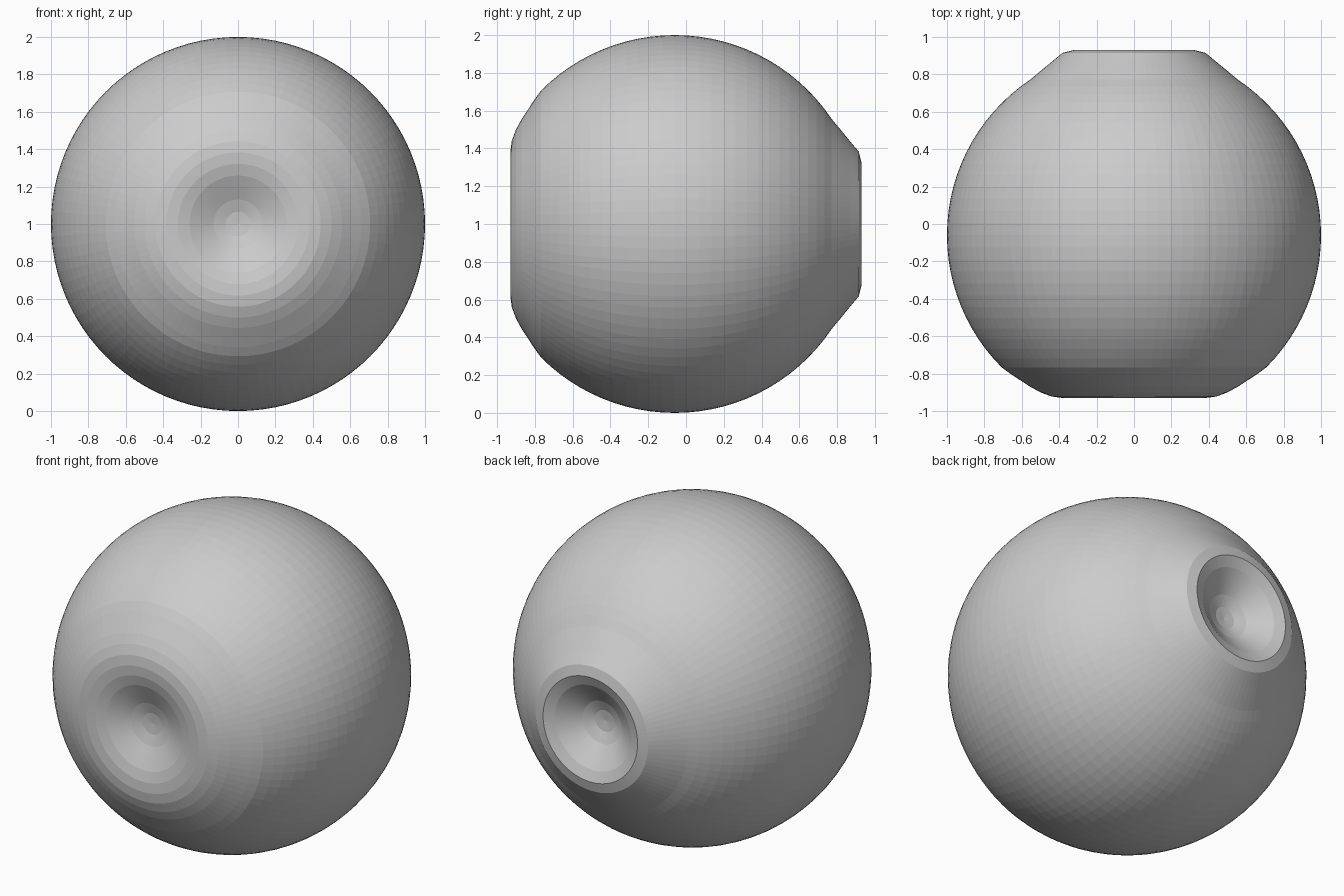
import bpy, bmesh, math
from mathutils import Matrix

if "Cube" in bpy.data.objects:
    bpy.data.objects.remove(bpy.data.objects["Cube"])

RINGS, SEGS = 48, 96      # ball with its poles on the y axis
CENTRE_Y = -0.06

# pole dents: y of the rings, counted from each pole
front_dent = [-0.828, -0.834, -0.853, -0.882, -0.91, -0.926, -0.93,
              -0.922, -0.90, -0.87, -0.835, -0.802]
back_dent = [0.78, 0.788, 0.815, 0.86, 0.905, 0.93, 0.915, 0.865, 0.818]

# round profile, with the dents replacing the caps
profile = []
for i in range(RINGS + 1):
    a = math.pi * i / RINGS
    y = CENTRE_Y - math.cos(a)
    if i < len(front_dent):
        y = front_dent[i]
    elif RINGS - i < len(back_dent):
        y = back_dent[RINGS - i]
    profile.append((math.sin(a), y))

# spin the profile round the y axis
bm = bmesh.new()
rows = []
for i, (r, y) in enumerate(profile):
    if i in (0, RINGS):
        rows.append([bm.verts.new((0, y, 1))] * SEGS)
    else:
        rows.append([bm.verts.new((r * math.cos(2 * math.pi * s / SEGS), y,
                                   1 + r * math.sin(2 * math.pi * s / SEGS)))
                     for s in range(SEGS)])
for a, b in zip(rows, rows[1:]):
    for s in range(SEGS):
        t = (s + 1) % SEGS
        quad = [a[s], a[t], b[t], b[s]]
        bm.faces.new(list(dict.fromkeys(quad)))
bmesh.ops.recalc_face_normals(bm, faces=bm.faces)

mesh = bpy.data.meshes.new("dented_ball")
bm.to_mesh(mesh)
bm.free()
ball = bpy.data.objects.new("dented_ball", mesh)
bpy.context.collection.objects.link(ball)

grey = bpy.data.materials.new("plain grey")
grey.diffuse_color = (0.6, 0.6, 0.6, 1)
grey.use_nodes = True
grey.node_tree.nodes["Principled BSDF"].inputs["Base Color"].default_value = grey.diffuse_color
mesh.materials.append(grey)
